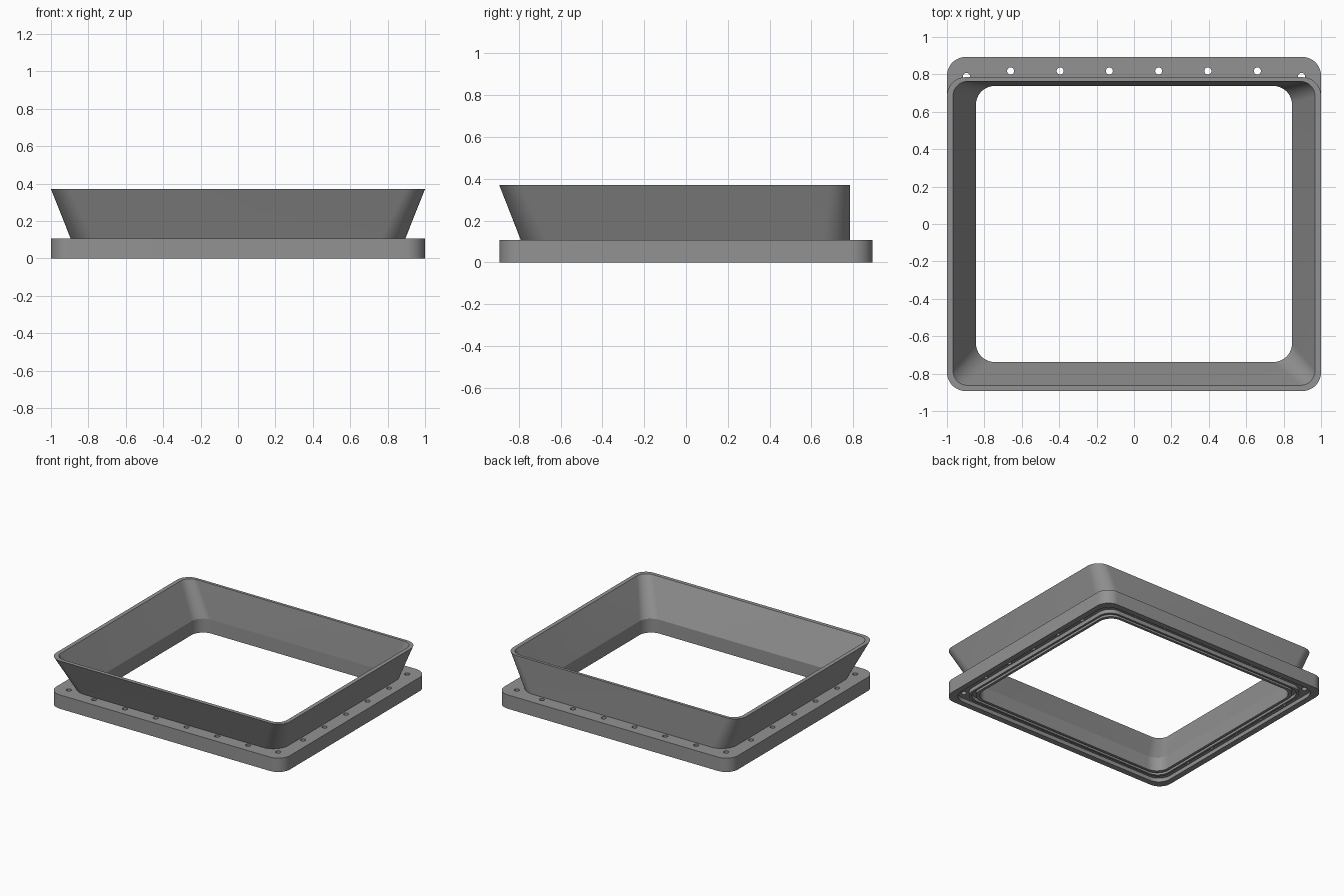
import bpy, bmesh, math
from mathutils import Matrix

default = bpy.data.objects.get("Cube")
if default:
    bpy.data.objects.remove(default, do_unlink=True)

grey = bpy.data.materials.new("mid grey")
grey.use_nodes = True
colour = (0.29, 0.29, 0.29, 1)
grey.diffuse_color = colour
grey.node_tree.nodes["Principled BSDF"].inputs["Base Color"].default_value = colour

CORNER_STEPS = 12
HALF_X, HALF_Y = 1.0, 0.893
FLANGE_TOP, RIM_TOP = 0.107, 0.37


def rounded_rect(half_x, front, back, radius, z):
    """Points of a rounded rectangle, counter-clockwise."""
    points = []
    corners = [(half_x, back), (-half_x, back), (-half_x, front), (half_x, front)]
    for i, (x, y) in enumerate(corners):
        cx = x - math.copysign(radius, x)
        cy = y - radius if y == back else y + radius
        for s in range(CORNER_STEPS + 1):
            a = math.pi / 2 * (i + s / CORNER_STEPS)
            points.append((cx + radius * math.cos(a), cy + radius * math.sin(a), z))
    return points


def ring_loft(name, sections):
    """Skin a closed loop of outlines into a hollow frame."""
    bm = bmesh.new()
    rings = [[bm.verts.new(p) for p in section] for section in sections]
    for a, b in zip(rings, rings[1:] + rings[:1]):
        for i in range(len(a)):
            j = (i + 1) % len(a)
            bm.faces.new((a[i], a[j], b[j], b[i]))
    bmesh.ops.recalc_face_normals(bm, faces=bm.faces)
    return make_object(name, bm)


def make_object(name, bm):
    mesh = bpy.data.meshes.new(name)
    bm.to_mesh(mesh)
    bm.free()
    obj = bpy.data.objects.new(name, mesh)
    bpy.context.collection.objects.link(obj)
    mesh.materials.append(grey)
    return obj


def inset(d, z):
    return rounded_rect(HALF_X - d, d - HALF_Y, HALF_Y - d, 0.1, z)


# Bolted flange, with a bolt channel and a narrow seal groove underneath
flange_profile = [
    (0, FLANGE_TOP), (0, 0), (0.045, 0), (0.045, 0.03), (0.1, 0.03), (0.1, 0),
    (0.115, 0), (0.115, 0.025), (0.135, 0.025), (0.135, 0),
    (0.155, 0), (0.155, FLANGE_TOP),
]
flange = ring_loft("flange", [inset(d, z) for d, z in flange_profile])

# Bolt holes along all four sides
holes = {(sx * 0.896, sy * 0.789) for sx in (-1, 1) for sy in (-1, 1)}
for side in (-1, 1):
    holes |= {(x, side * 0.818) for x in (-0.66, -0.395, -0.132, 0.132, 0.395, 0.66)}
    holes |= {(side * 0.925, 0.263 * i) for i in range(-2, 3)}
bm = bmesh.new()
for x, y in sorted(holes):
    bmesh.ops.create_cone(bm, cap_ends=True, segments=20, radius1=0.019, radius2=0.019,
                          depth=0.4, matrix=Matrix.Translation((x, y, 0.05)))
cutter = make_object("hole_cutter", bm)
cutter.hide_render = True
boolean = flange.modifiers.new("bolt holes", 'BOOLEAN')
boolean.operation = 'DIFFERENCE'
boolean.solver = 'EXACT'
boolean.object = cutter
bpy.context.view_layer.objects.active = flange
flange.select_set(True)
bpy.ops.object.modifier_apply(modifier=boolean.name)
bpy.data.objects.remove(cutter, do_unlink=True)

# Collar: flares outward on three sides, upright at the back
BACK = 0.785
collar = ring_loft("flared_collar", [
    rounded_rect(0.895, -0.79, BACK, 0.13, FLANGE_TOP),
    rounded_rect(HALF_X, -HALF_Y, BACK, 0.1, RIM_TOP),
    rounded_rect(0.968, -0.863, 0.763, 0.08, RIM_TOP),
    rounded_rect(0.845, -0.738, 0.738, 0.1, FLANGE_TOP),
])

# Smooth corners, crisp edges
for obj in (flange, collar):
    bpy.ops.object.select_all(action='DESELECT')
    obj.select_set(True)
    bpy.context.view_layer.objects.active = obj
    bpy.ops.object.shade_smooth_by_angle(angle=math.radians(30))
